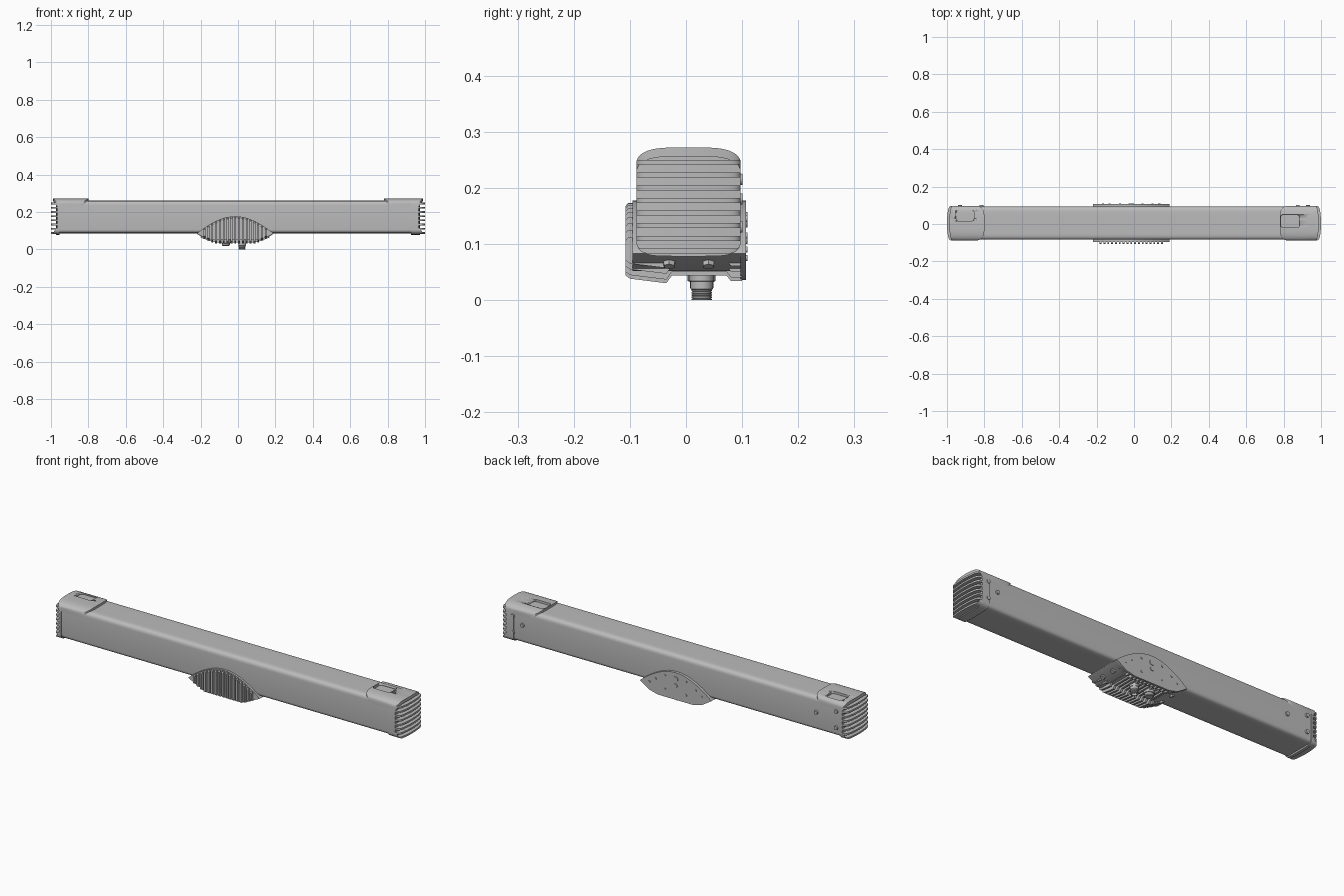
import bpy, bmesh, math
from mathutils import Matrix, Vector

if "Cube" in bpy.data.objects:
    bpy.data.objects.remove(bpy.data.objects["Cube"], do_unlink=True)

GREY = (0.5, 0.5, 0.5, 1)
metal = bpy.data.materials.new("plain_grey")
metal.use_nodes = True
metal.diffuse_color = GREY
metal.node_tree.nodes["Principled BSDF"].inputs["Base Color"].default_value = GREY

YC = 0.0045          # centre of the beam in depth
SAMPLES = [math.sin(math.pi * (i / 24 - 0.5)) for i in range(25)]


def finish(name, bm):
    bmesh.ops.recalc_face_normals(bm, faces=bm.faces)
    mesh = bpy.data.meshes.new(name)
    bm.to_mesh(mesh)
    bm.free()
    mesh.materials.append(metal)
    ob = bpy.data.objects.new(name, mesh)
    bpy.context.collection.objects.link(ob)
    bpy.ops.object.select_all(action="DESELECT")
    ob.select_set(True)
    bpy.context.view_layer.objects.active = ob
    bpy.ops.object.shade_smooth_by_angle(angle=math.radians(32))
    return ob


def add_loft(bm, rings):
    loops = [[bm.verts.new(p) for p in ring] for ring in rings]
    n = len(loops[0])
    for a, b in zip(loops, loops[1:]):
        for i in range(n):
            j = (i + 1) % n
            bm.faces.new((a[i], a[j], b[j], b[i]))
    bm.faces.new(loops[0])
    bm.faces.new(loops[-1])


def add_slab(bm, half, x_in, x_out, z_low, z_high):
    """Slab made of columns across the depth; each limit is a function of t in -1..1."""
    rings = []
    for t in SAMPLES:
        y, a, b, lo, hi = YC + half * t, x_in(t), x_out(t), z_low(t), z_high(t)
        hi = max(hi, lo + 0.001)
        rings.append([(a, y, lo), (b, y, lo), (b, y, hi), (a, y, hi)])
    add_loft(bm, rings)


def add_prism(bm, points, place, a, b):
    add_loft(bm, [[place(u, v, w) for u, v in points] for w in (a, b)])


def add_stud(bm, at, direction, radius, height, sides=16):
    turn = Vector(direction).to_track_quat("Z", "Y").to_matrix().to_4x4()
    bmesh.ops.create_cone(bm, cap_ends=True, segments=sides, radius1=radius,
                          radius2=radius * 0.9, depth=height,
                          matrix=Matrix.Translation(at) @ turn)


def const(v):
    return lambda t: v


def crown(t):
    return 0.244 + 0.028 * math.sqrt(max(0, 1 - t ** 4))


def belly(t):
    return 0.104 - 0.026 * math.sqrt(max(0, 1 - t ** 6))


def round_off(t, power=10):
    return 1 - math.sqrt(max(0, 1 - abs(t) ** power))


# Long beam with softly rounded edges
bm = bmesh.new()
add_slab(bm, 0.0885, const(-0.965), const(0.965),
         lambda t: 0.086 + 0.02 * round_off(t), lambda t: 0.26 - 0.024 * round_off(t))
finish("beam", bm)

# End caps: core, cooling fins and a top tongue with a pocket
ends = [("right", -1, 0.955, 0.80, (-0.903, 0.045, 0.095, 0.06)),
        ("left", 1, 0.925, 0.78, (0.835, 0.015, 0.1, 0.068))]
for side, s, wall, inner, pocket in ends:
    bm = bmesh.new()
    add_slab(bm, 0.093, const(s * wall),
             lambda t: s * (0.972 - 0.006 * t * t), belly, crown)
    finish(side + "_cap_core", bm)

    bm = bmesh.new()
    for k in range(8):
        z = 0.083 + 0.0225 * k
        add_slab(bm, 0.093, const(s * 0.955),
                 lambda t: s * (1.0 - 0.01 * t * t - 0.014 * round_off(t, 12)),
                 lambda t: max(z, belly(t)), lambda t: min(z + 0.009, crown(t)))
    finish(side + "_cap_fins", bm)

    bm = bmesh.new()
    add_slab(bm, 0.093,
             lambda t: s * (inner + 0.045 * round_off(t, 5)),
             lambda t: s * (0.988 - 0.01 * t * t - 0.012 * round_off(t, 12)),
             lambda t: crown(t) - 0.016, crown)
    tongue = finish(side + "_cap_tongue", bm)

    x, y, w, d = pocket
    bm = bmesh.new()
    bmesh.ops.create_cube(bm, size=1, matrix=Matrix.Translation((x, y, 0.27))
                          @ Matrix.Diagonal((w, d, 0.06, 1)))
    upright = [e for e in bm.edges if abs(e.verts[0].co.z - e.verts[1].co.z) > 0.01]
    bmesh.ops.bevel(bm, geom=upright, offset=0.014, segments=4, profile=0.5, affect="EDGES")
    cutter = finish("pocket_cutter", bm)
    cutter.hide_render = True
    cut = tongue.modifiers.new("pocket", "BOOLEAN")
    cut.object = cutter
    cut.solver = "EXACT"
    bpy.context.view_layer.objects.active = tongue
    bpy.ops.object.modifier_apply(modifier=cut.name)
    bpy.data.objects.remove(cutter, do_unlink=True)

# Screws on the back of the beam
bm = bmesh.new()
for x, z in [(0.93, 0.215), (0.93, 0.13), (0.875, 0.18),
             (-0.93, 0.215), (-0.93, 0.13), (-0.815, 0.18)]:
    add_stud(bm, (x, YC + 0.09, z), (0, 1, 0), 0.011, 0.012)
finish("beam_screws", bm)

# Central bracket: arched body wrapping the underside of the beam
MID, HALF = -0.015, 0.205


def arch(x):
    u = min(1, abs(x - MID) / HALF)
    return 0.083 + 0.094 * max(0, math.cos(u * math.pi / 2)) ** 0.9


def along_y(u, v, w):
    return (u, w, v)


def along_x(u, v, w):
    return (w, u, v)


outline = [(MID + HALF * t, arch(MID + HALF * t)) for t in SAMPLES]
outline += [(MID + 0.14, 0.052), (MID - 0.14, 0.052)]
bm = bmesh.new()
add_prism(bm, outline, along_y, -0.095, 0.1)
finish("bracket_body", bm)

bm = bmesh.new()
plate = outline[:-2] + [(MID + 0.15, 0.048), (MID + 0.1, 0.036),
                        (MID - 0.1, 0.036), (MID - 0.15, 0.048)]
add_prism(bm, plate, along_y, 0.097, 0.107)
finish("bracket_back_plate", bm)

# Cooling ribs that run down the front and under the bracket
bm = bmesh.new()
for k in range(-8, 9):
    x = MID + 0.0205 * k
    low = 0.034 + 0.5 * max(0, abs(x - MID) - 0.11)
    top = arch(x) - 0.004
    rib = [(-0.09, top), (-0.103, top), (-0.108, top - 0.006), (-0.108, low + 0.01),
           (-0.1, low + 0.004), (-0.035, low - 0.004), (-0.025, low + 0.01),
           (0.072, low + 0.01), (0.08, low), (0.1, low), (0.1, low + 0.03),
           (-0.09, low + 0.03)]
    add_prism(bm, rib, along_x, x - 0.005, x + 0.005)
finish("bracket_ribs", bm)

# Screws on the back plate and bolts on the sloping bracket ends
bm = bmesh.new()
for dx, z, r in [(0, 0.143, 0.015), (0, 0.11, 0.011), (0.06, 0.145, 0.006),
                 (0.115, 0.115, 0.006), (0.15, 0.09, 0.006), (0.06, 0.075, 0.006)]:
    for sx in ((1, -1) if dx else (1,)):
        add_stud(bm, (MID + sx * dx, 0.107, z), (0, 1, 0), r, 0.005)
for sx in (1, -1):
    for y in (-0.03, 0.04):
        add_stud(bm, (MID + sx * 0.172, y, 0.065), (sx * 0.43, 0, -0.9), 0.012, 0.012, 6)
finish("bracket_screws", bm)


# Cable connectors under the bracket, turned from stepped rings
def connector(name, x, steps):
    bm = bmesh.new()
    rings = [[(x + r * math.cos(a), 0.028 + r * math.sin(a), z)
              for a in (i * math.tau / 24 for i in range(24))] for r, z in steps]
    add_loft(bm, rings)
    finish(name, bm)


thread = [(r, 0.018 - 0.004 * i - dz) for i in range(4)
          for r, dz in ((0.018, 0), (0.018, 0.002), (0.016, 0.003))]
connector("main_connector", 0.022, [(0.022, 0.06), (0.022, 0.034), (0.02, 0.033),
                                    (0.02, 0.02)] + thread
          + [(0.018, 0.002), (0.018, 0), (0.012, 0), (0.012, 0.012)])
connector("small_connector", -0.065, [(0.025, 0.06), (0.025, 0.034), (0.021, 0.032),
                                      (0.021, 0.022), (0.018, 0.019)])
